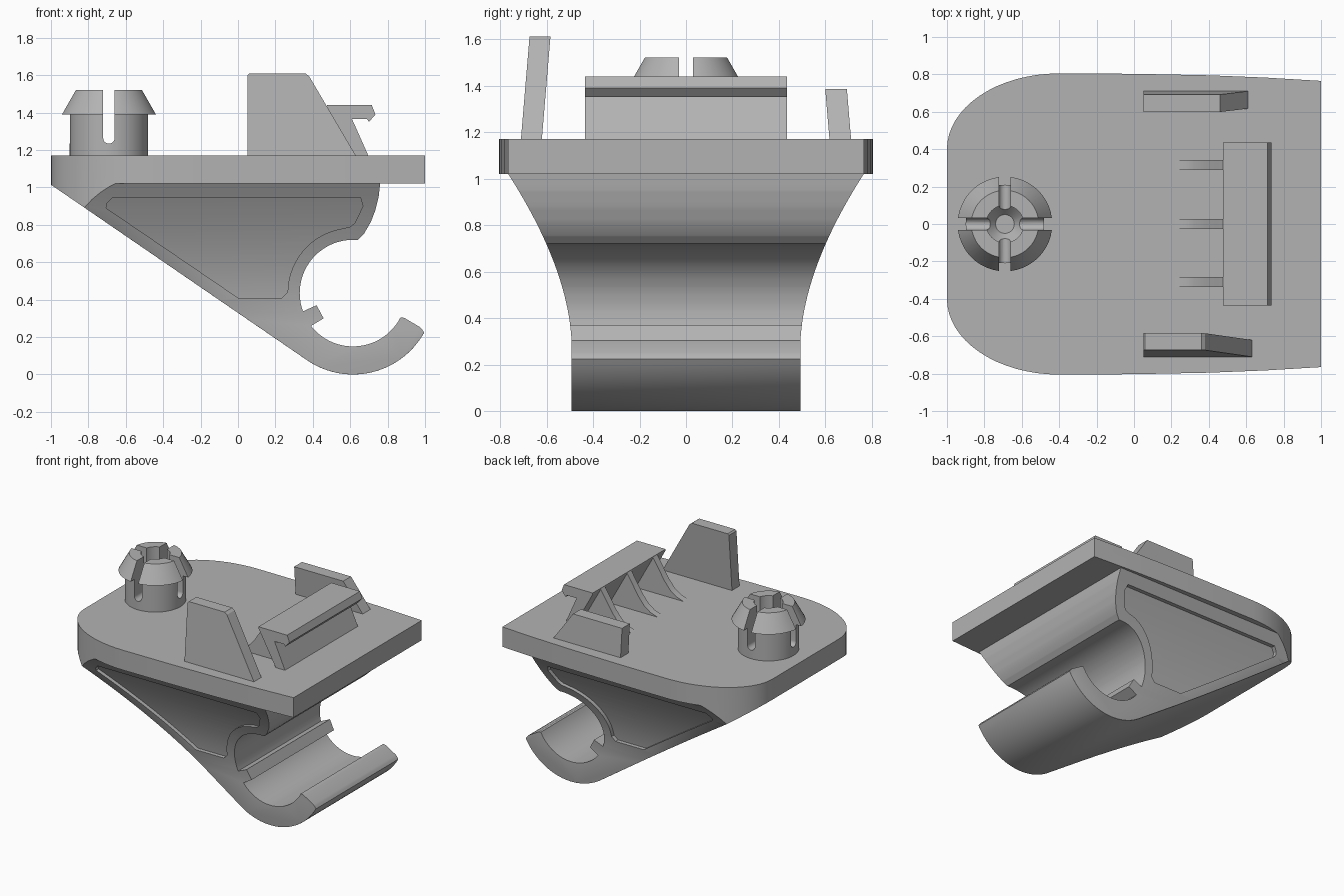
import bpy, bmesh, math
from mathutils import Vector

old = bpy.data.objects.get("Cube")
if old:
    bpy.data.objects.remove(old)

grey = bpy.data.materials.new("plain grey")
grey.use_nodes = True
grey.diffuse_color = (0.45, 0.45, 0.45, 1)
grey.node_tree.nodes["Principled BSDF"].inputs["Base Color"].default_value = grey.diffuse_color
TOP = 1.17


def arc(cx, cz, r, a0, a1, n):
    angles = [math.radians(a0 + (a1 - a0) * i / n) for i in range(n + 1)]
    return [(cx + r * math.cos(a), cz + r * math.sin(a)) for a in angles]


def make(name, bm):
    bmesh.ops.recalc_face_normals(bm, faces=bm.faces)
    mesh = bpy.data.meshes.new(name)
    bm.to_mesh(mesh)
    bm.free()
    mesh.materials.append(grey)
    ob = bpy.data.objects.new(name, mesh)
    bpy.context.collection.objects.link(ob)
    return ob


def prism(name, pts, axis, lo, hi, shift=0.0):
    """Extrude an outline along an axis; shift slides its far z end in y."""
    bm = bmesh.new()
    put = {"x": lambda a, b, c: (c, a, b), "y": lambda a, b, c: (a, c, b),
           "z": lambda a, b, c: (a, b, c)}[axis]
    rings = [[bm.verts.new(put(a, b, c)) for a, b in pts] for c in (lo, hi)]
    for ring in rings:
        bm.faces.new(ring)
    for i in range(len(pts)):
        j = (i + 1) % len(pts)
        bm.faces.new((rings[0][i], rings[0][j], rings[1][j], rings[1][i]))
    if shift:
        height = max(v.co.z for v in bm.verts) - TOP
        for v in bm.verts:
            v.co.y += shift * (v.co.z - TOP) / height
    return make(name, bm)


def cut(ob, tool, operation="DIFFERENCE"):
    mod = ob.modifiers.new("cut", "BOOLEAN")
    mod.operation, mod.object, mod.solver = operation, tool, "EXACT"
    bpy.context.view_layer.objects.active = ob
    bpy.ops.object.modifier_apply(modifier=mod.name)
    bpy.data.objects.remove(tool)


def smooth(ob):
    bpy.ops.object.select_all(action="DESELECT")
    ob.select_set(True)
    bpy.context.view_layer.objects.active = ob
    bpy.ops.object.shade_smooth_by_angle(angle=math.radians(28))


# Side profile: mounting plate, sloping back and open hook
CX, CZ, R_IN, R_OUT = 0.615, 0.435, 0.285, 0.435
profile = [(-1.1, 1.083), (-1.1, TOP), (1.1, TOP), (1.1, 1.02), (0.76, 1.02),
           (0.752, 0.95), (0.735, 0.88), (0.71, 0.815), (0.675, 0.755), (0.64, 0.72)]
profile += arc(CX, CZ, R_IN, 90, 200, 22)
profile += [(0.42, 0.37), (0.458, 0.3)]
profile += arc(CX, CZ, R_IN, 218, 333, 24)
profile += [(0.877, 0.305), (0.89, 0.302), (0.975, 0.252), (0.985, 0.24)]
profile += arc(CX, CZ, R_OUT, 331, 235.6, 24)


# Flaring width of the bracket, seen end-on
def flare(inset, n=20):
    half = []
    for i in range(n + 1):
        t = i / n
        w = (1 - t) ** 2 * 0.492 + 2 * t * (1 - t) * 0.508 + t * t * 0.765
        z = (1 - t) ** 2 * 0.3 + 2 * t * (1 - t) * 0.62 + t * t * 1.02
        half.append((w - inset, z))
    return [(0.492 - inset, -0.1)] + half + [(0.9 - inset, 1.02), (0.9 - inset, 1.3)]


def both(half):
    return half + [(-w, z) for w, z in reversed(half)]


# Plan outline with a rounded end
corner = [(-1 + 0.6 * (1 - math.cos(a)), 0.4 + 0.405 * math.sin(a))
          for a in [math.pi / 2 * i / 16 for i in range(17)]]
plan_half = corner + [(0, 0.803), (0.4, 0.795), (0.7, 0.783), (1, 0.765)]
plan = plan_half + [(x, -y) for x, y in reversed(plan_half)]

bracket = prism("bracket", profile, "y", -1, 1)
cut(bracket, prism("flare_tool", both(flare(0)), "x", -1.3, 1.3), "INTERSECT")
cut(bracket, prism("plan_tool", plan, "z", -0.2, 1.4), "INTERSECT")

# Rounded edges along the slope and hook
bm = bmesh.new()
bm.from_mesh(bracket.data)
bmesh.ops.remove_doubles(bm, verts=bm.verts, dist=0.0005)
centre, normal = Vector((CX, 0, CZ)), Vector((-0.565, 0, -0.825))


def on_outside(v):
    d = v.co - centre
    d.y = 0
    on_slope = abs(d.dot(normal) - R_OUT) < 0.006 and v.co.x < 0.4
    on_curve = abs(d.length - R_OUT) < 0.006 and v.co.z < 0.3
    return v.co.z < 0.88 and (on_slope or on_curve)


edges = [e for e in bm.edges if all(on_outside(v) for v in e.verts)
         and len(e.link_faces) == 2 and e.calc_face_angle(0) > 0.7
         and abs(e.verts[0].co.y) > 0.3 and e.verts[0].co.y * e.verts[1].co.y > 0]
bmesh.ops.bevel(bm, geom=edges, offset=0.02, segments=3, profile=0.5,
                affect="EDGES", clamp_overlap=True)
bm.to_mesh(bracket.data)
bm.free()

# Shallow recessed panel in each flank
panel = [(0.0, 0.41), (-0.705, 0.89), (-0.7, 0.915), (-0.67, 0.945), (0.655, 0.945),
         (0.668, 0.9), (0.625, 0.81), (0.6, 0.79)]
panel += arc(CX, CZ, 0.35, 98, 172, 14) + [(0.265, 0.44), (0.235, 0.41)]
for side in (-1, 1):
    tool = prism("panel_tool", panel, "y", *sorted((side * 0.3, side * 1.2)))
    cut(tool, prism("floor_tool", both(flare(0.03)), "x", -1.3, 1.3))
    cut(bracket, tool)
smooth(bracket)

# Push-in pin: turned shape, bored and split by a cross of round-ended slots
bm = bmesh.new()
outline = [(0, 1.15), (0.21, 1.15), (0.21, 1.39), (0.253, 1.39), (0.18, 1.52),
           (0.1, 1.52), (0.1, 1.26), (0.05, 1.2), (0, 1.2)]
verts = [bm.verts.new((r, 0, z)) for r, z in outline]
rim = [bm.edges.new(pair) for pair in zip(verts, verts[1:])]
bmesh.ops.spin(bm, geom=verts + rim, axis=(0, 0, 1), cent=(0, 0, 0), dvec=(0, 0, 0),
               angle=math.tau, steps=48)
bmesh.ops.remove_doubles(bm, verts=bm.verts, dist=0.0005)
for v in bm.verts:
    v.co.x -= 0.69
pin = make("push_pin", bm)
slot = arc(0, 1.265, 0.031, 180, 360, 10) + [(0.031, 1.7), (-0.031, 1.7)]
cut(pin, prism("slot_tool", [(x - 0.69, z) for x, z in slot], "y", -0.4, 0.4))
cut(pin, prism("slot_tool", slot, "x", -1.1, -0.3))
smooth(pin)

# Leaning guide fins, one tall and one short
prism("tall_fin", [(0.05, TOP), (0.05, 1.6), (0.06, 1.61), (0.36, 1.61), (0.38, 1.595),
                   (0.63, TOP)], "y", -0.71, -0.62, 0.037)
prism("short_fin", [(0.05, TOP), (0.05, 1.385), (0.46, 1.385), (0.61, TOP)],
      "y", 0.617, 0.71, -0.018)

# Snap clip with its curved gussets
prism("snap_clip", [(0.62, TOP), (0.475, 1.43), (0.475, 1.44), (0.715, 1.44), (0.735, 1.39),
                    (0.7, 1.35), (0.69, 1.365), (0.61, 1.365), (0.697, TOP)],
      "y", -0.435, 0.435)
for i, y in enumerate((-0.31, 0, 0.315)):
    gusset = prism(f"clip_gusset_{i + 1}",
                   [(0.22, TOP), (0.28, 1.19), (0.33, 1.225), (0.38, 1.285), (0.43, 1.365),
                    (0.475, 1.435), (0.52, 1.4), (0.64, TOP)], "y", y - 0.026, y + 0.026)
    smooth(gusset)
